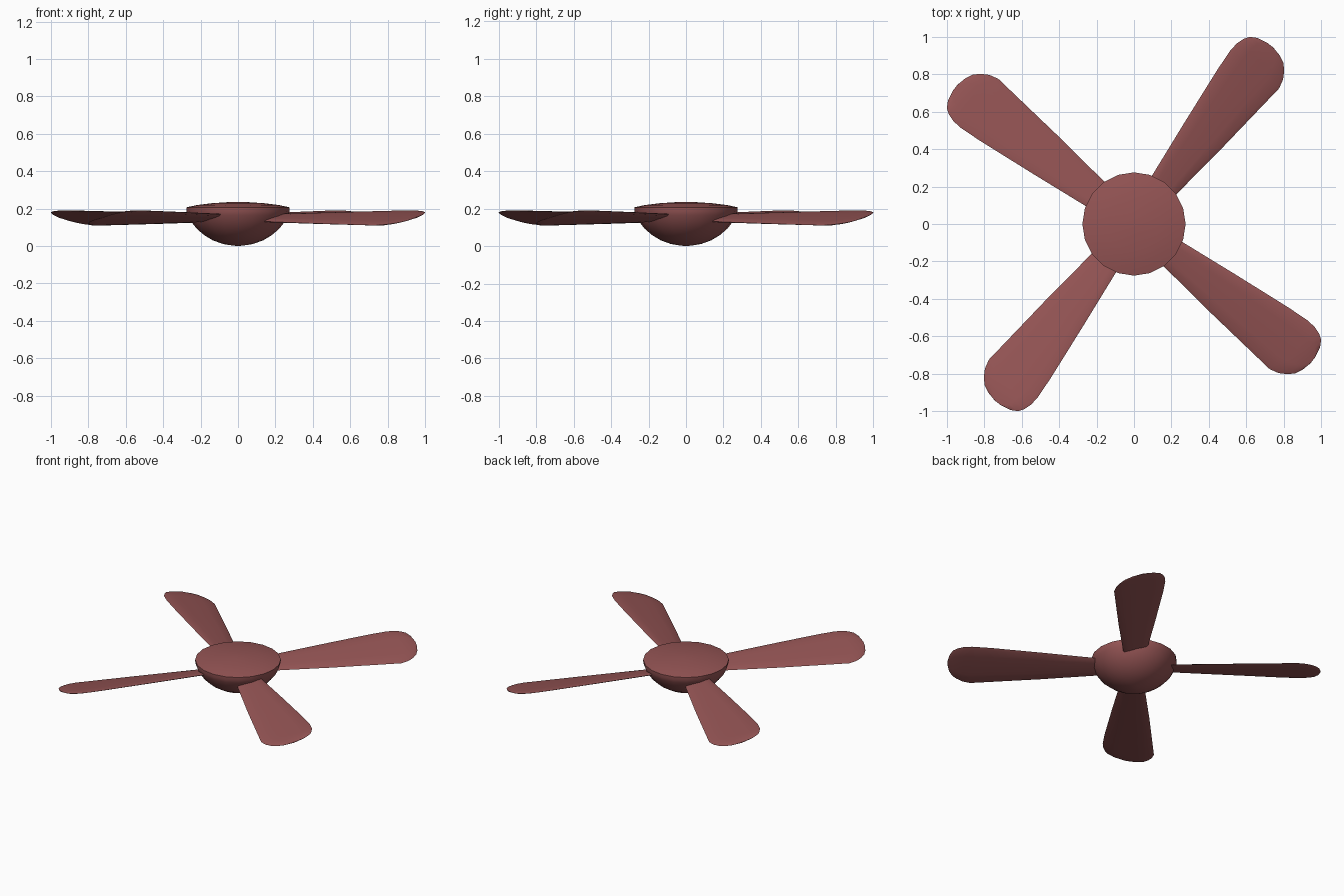
import bpy, bmesh, math
from mathutils import Matrix, Vector

if "Cube" in bpy.data.objects:
    bpy.data.objects.remove(bpy.data.objects["Cube"])

mat = bpy.data.materials.new("red_paint")
mat.diffuse_color = (0.30, 0.09, 0.09, 1)
mat.use_nodes = True
mat.node_tree.nodes["Principled BSDF"].inputs["Base Color"].default_value = mat.diffuse_color


def finish(bm, name, angle):
    bmesh.ops.recalc_face_normals(bm, faces=bm.faces)
    mesh = bpy.data.meshes.new(name)
    bm.to_mesh(mesh)
    bm.free()
    mesh.materials.append(mat)
    obj = bpy.data.objects.new(name, mesh)
    bpy.context.collection.objects.link(obj)
    bpy.ops.object.select_all(action='DESELECT')
    obj.select_set(True)
    bpy.context.view_layer.objects.active = obj
    bpy.ops.object.shade_smooth_by_angle(angle=math.radians(angle))
    return obj


def loft(bm, rings):
    # Skin closed rings of points and cap both ends
    loops = [[bm.verts.new(p) for p in ring] for ring in rings]
    n = len(loops[0])
    for a, b in zip(loops, loops[1:]):
        for i in range(n):
            j = (i + 1) % n
            bm.faces.new((a[i], a[j], b[j], b[i]))
    bm.faces.new(loops[0])
    bm.faces.new(loops[-1])


# Hub: round bowl below a rim and a shallow domed lid
SIDES = 20
profile = [(0.03, 0.003), (0.08, 0.011), (0.135, 0.031), (0.18, 0.058),
           (0.22, 0.092), (0.25, 0.13), (0.268, 0.165), (0.275, 0.185),
           (0.276, 0.207), (0.22, 0.219), (0.14, 0.229), (0.05, 0.235)]
bm = bmesh.new()
loft(bm, [[(r * math.cos(k * math.tau / SIDES), r * math.sin(k * math.tau / SIDES), z)
           for k in range(SIDES)] for r, z in profile])
bmesh.ops.poke(bm, faces=[f for f in bm.faces if len(f.verts) > 4])
for v in bm.verts:
    if math.hypot(v.co.x, v.co.y) < 0.01:
        v.co.z = 0.0 if v.co.z < 0.1 else 0.236
finish(bm, "hub", 40)

# Blades: thin pitched paddles, (distance, left edge, right edge)
stations = [(0.20, 0.072, -0.072), (0.26, 0.083, -0.080), (0.60, 0.122, -0.120),
            (0.93, 0.157, -0.153), (1.05, 0.165, -0.165), (1.10, 0.161, -0.152),
            (1.14, 0.148, -0.128), (1.17, 0.128, -0.100), (1.19, 0.092, -0.060),
            (1.202, 0.035, -0.005)]
section = [(0, 0), (0.06, 0.7), (0.25, 1), (0.5, 1.1), (0.75, 1), (0.94, 0.7),
           (1, 0), (0.94, -0.7), (0.75, -1), (0.5, -1.1), (0.25, -1), (0.06, -0.7)]
HALF_THICK, PITCH, HEIGHT = 0.008, 0.24, 0.15

for k in range(4):
    bm = bmesh.new()
    rings = []
    for r, left, right in stations:
        t = HALF_THICK * min(1, 0.25 + (1.202 - r) / 0.08)
        ring = []
        for s, h in section:
            v = right + (left - right) * s
            ring.append(Vector((r, v, HEIGHT + PITCH * v + h * t)))
        rings.append(ring)
    loft(bm, rings)
    turn = Matrix.Rotation(math.radians(52 + 90 * k), 4, 'Z')
    bmesh.ops.transform(bm, matrix=turn, verts=bm.verts)
    finish(bm, f"blade_{k + 1}", 50)
